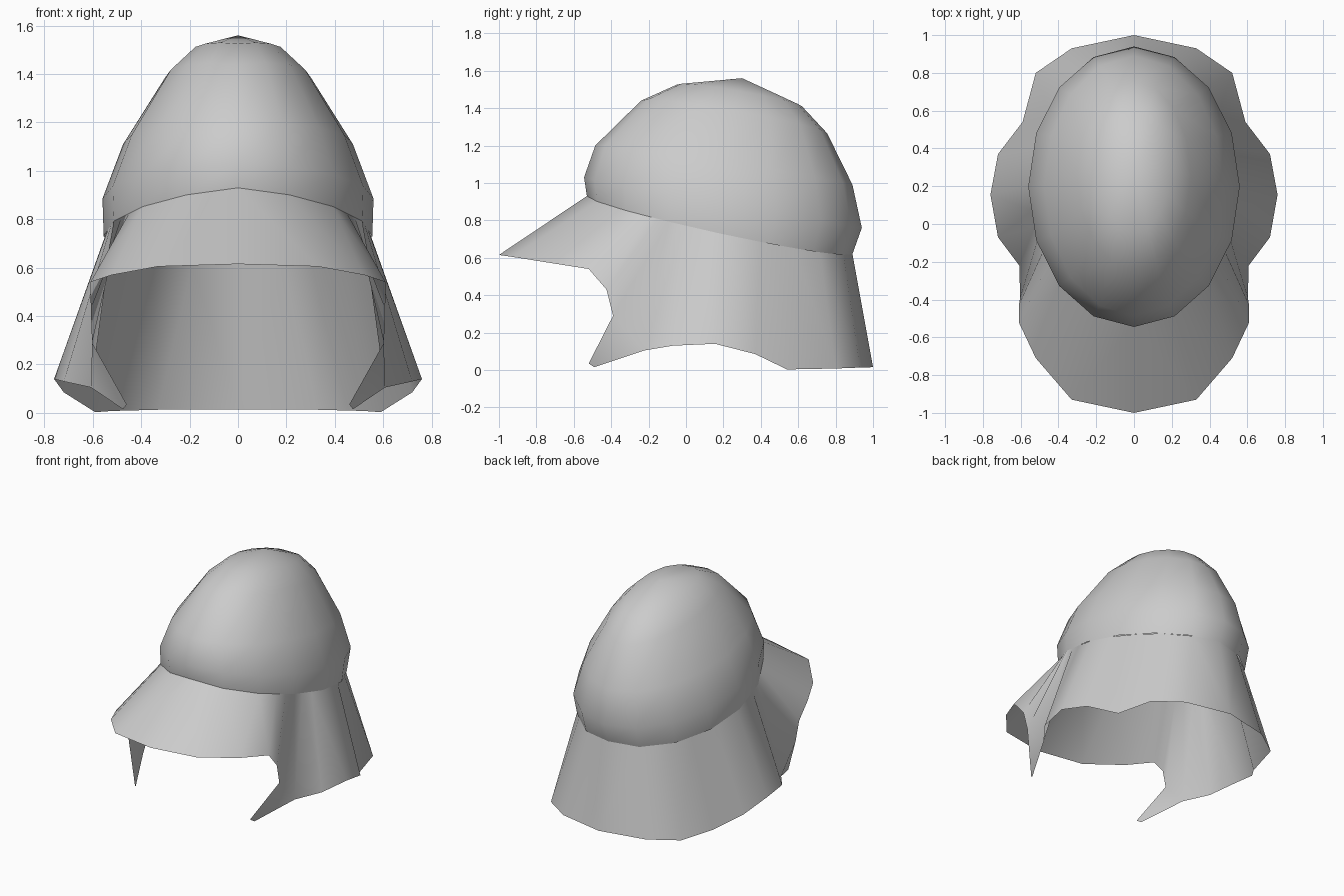
import bpy, bmesh
from math import sin, cos, radians

if "Cube" in bpy.data.objects:
    bpy.data.objects.remove(bpy.data.objects["Cube"])


def ring_point(ring, deg):
    """Point on a tilted oval ring; 0 degrees is the front, 180 the back."""
    (yf, zf), (yb, zb), rx, sag = ring
    t = radians(deg)
    return (rx * sin(t),
            (yf + yb) / 2 - (yb - yf) / 2 * cos(t),
            (zf + zb) / 2 + (zf - zb) / 2 * cos(t) - sag * abs(sin(t)))


def rim_point(ring, deg):
    """Point on the straight chord of the 16-sided rim, so both parts meet."""
    k = min(int(deg / 22.5), 7)
    f = deg / 22.5 - k
    a, b = ring_point(ring, k * 22.5), ring_point(ring, (k + 1) * 22.5)
    return tuple(p + (q - p) * f for p, q in zip(a, b))


def finish(bm, name, angle):
    bmesh.ops.recalc_face_normals(bm, faces=bm.faces)
    me = bpy.data.meshes.new(name)
    bm.to_mesh(me)
    bm.free()
    ob = bpy.data.objects.new(name, me)
    bpy.context.collection.objects.link(ob)
    bpy.ops.object.select_all(action='DESELECT')
    ob.select_set(True)
    bpy.context.view_layer.objects.active = ob
    bpy.ops.object.shade_smooth_by_angle(angle=radians(angle))
    return ob


# Rings of the dome: front (y, z), back (y, z), half width, side sag
RINGS = [
    ((-0.53, 0.93), (0.89, 0.62), 0.555, 0.045),
    ((-0.545, 1.03), (0.94, 0.76), 0.56, 0.01),
    ((-0.485, 1.20), (0.89, 0.99), 0.475, -0.015),
    ((-0.24, 1.44), (0.755, 1.265), 0.30, -0.035),
    ((-0.05, 1.525), (0.62, 1.41), 0.19, -0.025),
]

# Dome
bm = bmesh.new()
loops = [[bm.verts.new(ring_point(r, i * 22.5)) for i in range(16)] for r in RINGS]
apex = bm.verts.new((0, 0.30, 1.56))
for i in range(16):
    j = (i + 1) % 16
    for lo, hi in zip(loops, loops[1:]):
        bm.faces.new((lo[i], lo[j], hi[j], hi[i]))
    bm.faces.new((loops[-1][i], loops[-1][j], apex))
finish(bm, "helmet_dome", 60)

# Skirt, one half: rim angle and lower edge point, from visor to nape
EDGE = [
    (0, (0, -1.0, 0.615)),
    (22.5, (0.33, -0.93, 0.605)),
    (45, (0.52, -0.71, 0.57)),
    (56, (0.61, -0.52, 0.54)),
    (62, (0.608, -0.425, 0.43)),
    (67.5, (0.603, -0.39, 0.29)),
    (74, (0.607, -0.22, 0.105)),
    (81, (0.72, -0.07, 0.13)),
    (92, (0.76, 0.155, 0.14)),
    (108, (0.72, 0.37, 0.085)),
    (125, (0.59, 0.54, 0.003)),
    (140, (0.52, 0.80, 0.008)),
    (160, (0.33, 0.93, 0.013)),
    (180, (0, 1.0, 0.015)),
]
bm = bmesh.new()
top = [bm.verts.new(rim_point(RINGS[0], a)) for a, p in EDGE]
low = [bm.verts.new(p) for a, p in EDGE]
for i in range(len(EDGE) - 1):
    bm.faces.new((top[i], low[i], low[i + 1], top[i + 1]))
# Cheek guard tip
tip = [bm.verts.new(p) for p in ((0.46, -0.52, 0.035), (0.475, -0.49, 0.015))]
bm.faces.new((low[5], tip[0], tip[1], low[6]))
skirt = finish(bm, "visor_and_neck_skirt", 50)
mirror = skirt.modifiers.new("mirror", 'MIRROR')
mirror.use_clip = True
